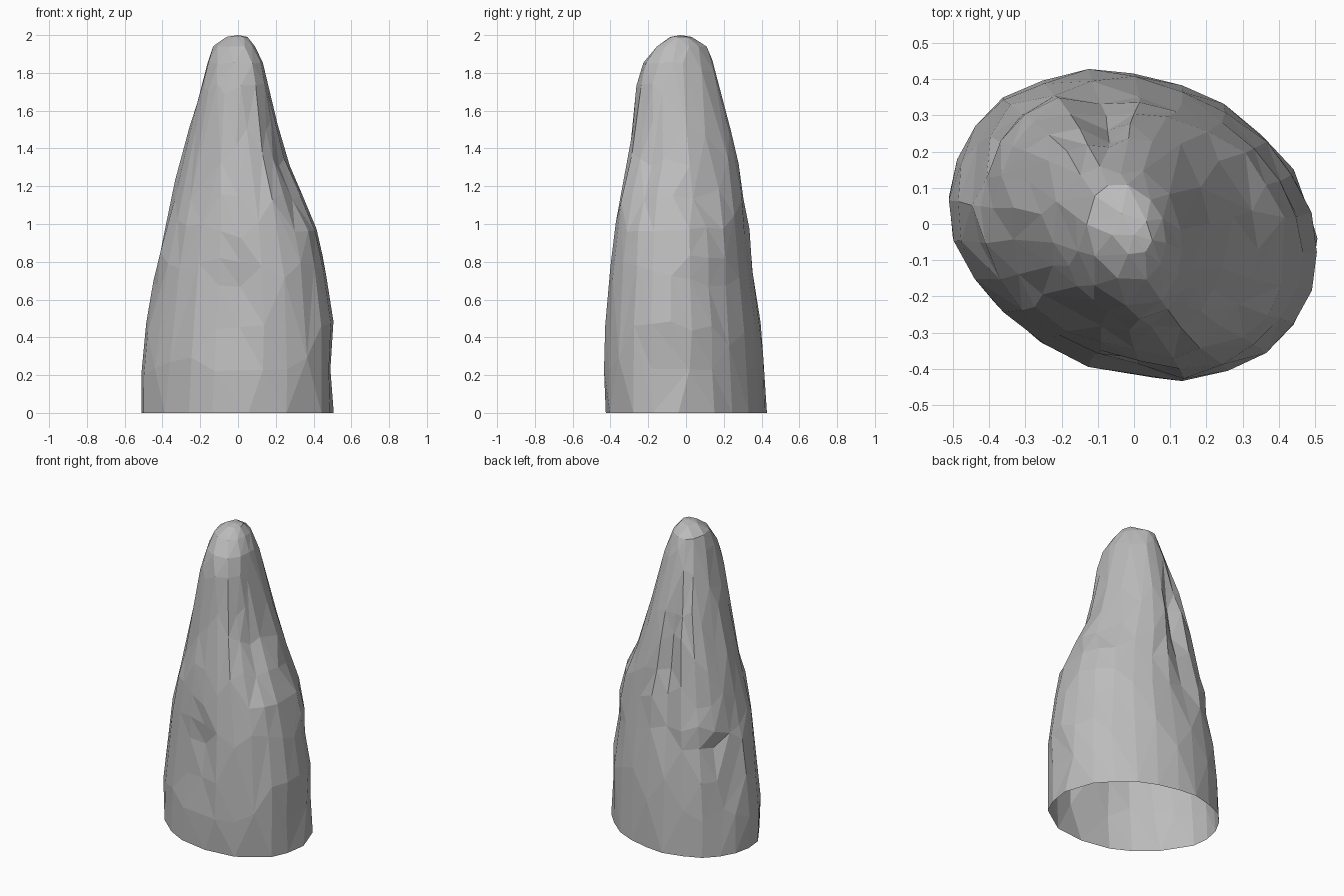
import bpy, bmesh, math, random

random.seed(7)
if "Cube" in bpy.data.objects:
    bpy.data.objects.remove(bpy.data.objects["Cube"], do_unlink=True)

SIDES = 24
SKEW = 0.17

# Height, then the least and greatest x and y of each ring
rings = [
    (0.00, -0.515, 0.510, -0.425, 0.430),
    (0.22, -0.510, 0.510, -0.435, 0.420),
    (0.45, -0.490, 0.505, -0.425, 0.410),
    (0.70, -0.450, 0.475, -0.410, 0.380),
    (0.80, -0.430, 0.460, -0.400, 0.370),
    (0.96, -0.395, 0.425, -0.385, 0.350),
    (1.13, -0.350, 0.350, -0.355, 0.325),
    (1.32, -0.305, 0.285, -0.315, 0.298),
    (1.52, -0.255, 0.225, -0.287, 0.250),
    (1.72, -0.205, 0.170, -0.262, 0.185),
    (1.85, -0.165, 0.135, -0.230, 0.145),
    (1.94, -0.130, 0.090, -0.160, 0.110),
    (1.99, -0.060, 0.050, -0.085, 0.030),
]

# Clefts: angle, foot, deepest height, head, depth, half width in degrees
clefts = [
    (-95, 0.0, 0.70, 0.92, 0.065, 18),
    (104, 0.3, 1.25, 1.75, 0.080, 18),
    (153, 0.0, 0.68, 0.82, 0.070, 18),
    (-30, 1.0, 1.30, 1.85, 0.045, 32),
    (-8, 0.0, 0.20, 0.45, 0.020, 14),
]


def cleft_depth(angle, z):
    total = 0
    for mid, foot, peak, head, depth, width in clefts:
        side = 1 - abs((angle - mid + 180) % 360 - 180) / width
        rise = (z - foot) / (peak - foot) if z < peak else (head - z) / (head - peak)
        total += depth * max(0, side) * max(0, rise)
    return total


def ring_point(ring, k):
    z, x0, x1, y0, y1 = ring
    t = math.tau * k / SIDES
    cx, cy = (x0 + x1) / 2, (y0 + y1) / 2
    x = (x1 - x0) / 2 * math.cos(t)
    y = (y1 - y0) / 2 * math.sin(t - SKEW)
    inner = cleft_depth(math.degrees(math.atan2(y, x)), z)
    scale = 1 - inner / math.hypot(x, y) + random.uniform(-0.02, 0.012)
    lift = random.uniform(-0.035, 0.035) if 0.1 < z < 1.8 else 0
    return (cx + x * scale, cy + y * scale, z + lift)


# Faceted stone body, open underneath
bm = bmesh.new()
loops = [[bm.verts.new(ring_point(r, k)) for k in range(SIDES)] for r in rings]
for low, high in zip(loops, loops[1:]):
    for k in range(SIDES):
        n = (k + 1) % SIDES
        quad = (low[k], low[n], high[n], high[k])
        if random.random() < 0.5:
            bm.faces.new((quad[0], quad[1], quad[2]))
            bm.faces.new((quad[0], quad[2], quad[3]))
        else:
            bm.faces.new((quad[0], quad[1], quad[3]))
            bm.faces.new((quad[1], quad[2], quad[3]))

# Rounded tip
tip = bm.verts.new((0, -0.03, 2.0))
for k in range(SIDES):
    bm.faces.new((loops[-1][k], loops[-1][(k + 1) % SIDES], tip))

mesh = bpy.data.meshes.new("rock_spire")
bm.to_mesh(mesh)
bm.free()
rock = bpy.data.objects.new("rock_spire", mesh)
bpy.context.collection.objects.link(rock)

# Merge small facets into broad chiselled planes
chisel = rock.modifiers.new("broad_facets", 'DECIMATE')
chisel.ratio = 0.6

stone = bpy.data.materials.new("grey_stone")
stone.use_nodes = True
grey = (0.5, 0.5, 0.5, 1)
stone.diffuse_color = grey
stone.node_tree.nodes["Principled BSDF"].inputs["Base Color"].default_value = grey
mesh.materials.append(stone)
